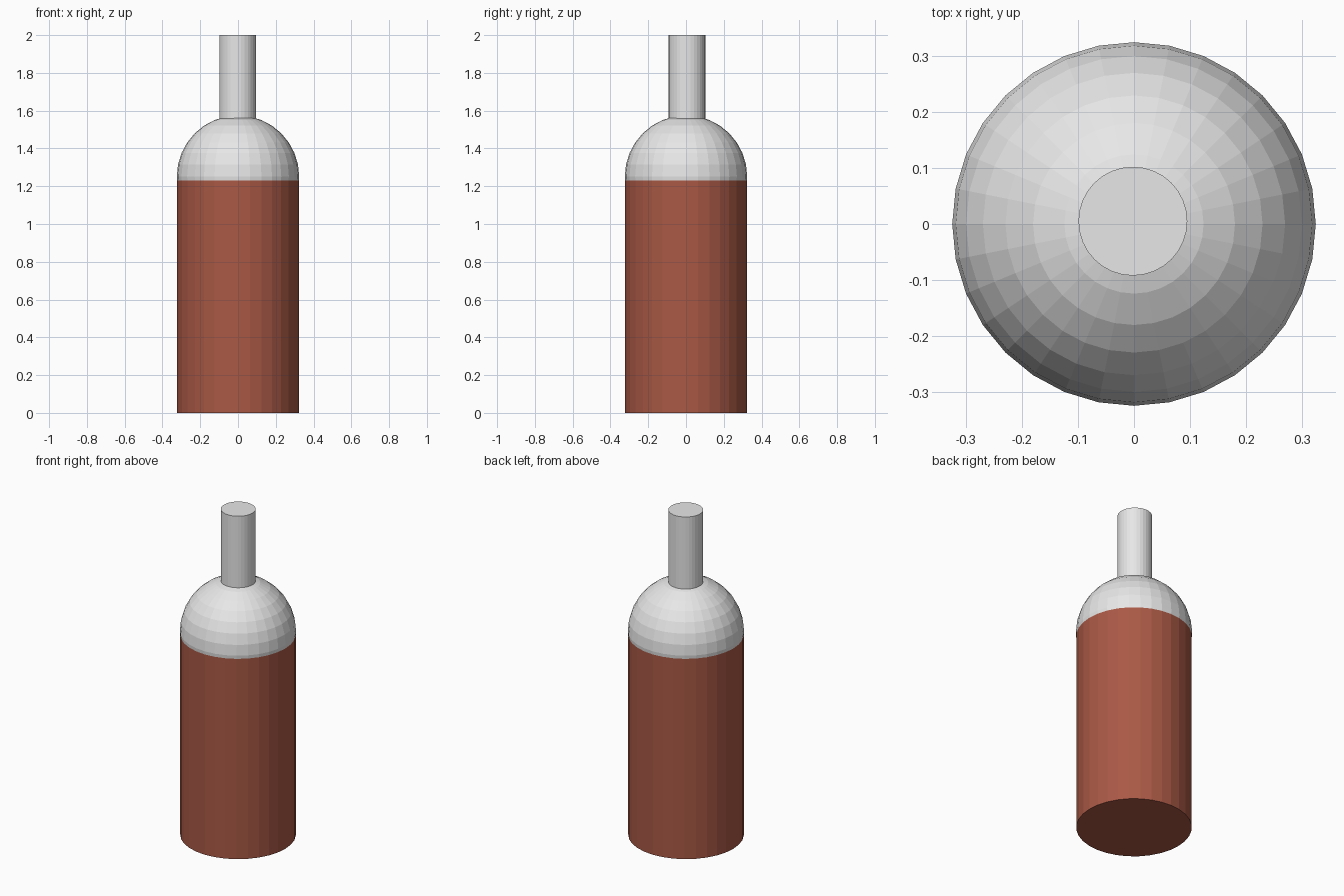
import bpy

if "Cube" in bpy.data.objects:
    bpy.data.objects.remove(bpy.data.objects["Cube"])


def material(name, rgb):
    m = bpy.data.materials.new(name)
    m.diffuse_color = (*rgb, 1.0)
    m.use_nodes = True
    m.node_tree.nodes["Principled BSDF"].inputs["Base Color"].default_value = m.diffuse_color
    return m


red_brown = material("red_brown", (0.40, 0.10, 0.06))
pale_grey = material("pale_grey", (0.8, 0.8, 0.8))


def cylinder(name, radius, z0, z1, mat, x=0.0, y=0.0):
    bpy.ops.mesh.primitive_cylinder_add(
        vertices=32, radius=radius, depth=z1 - z0, location=(x, y, (z0 + z1) / 2))
    ob = bpy.context.object
    ob.name = name
    ob.data.materials.append(mat)
    return ob


# Main body
cylinder("body", 0.322, 0.0, 1.235, red_brown)

# Rounded shoulder, a faceted ball sunk into the body
bpy.ops.mesh.primitive_uv_sphere_add(
    segments=32, ring_count=16, radius=0.324, location=(0, 0, 1.251))
shoulder = bpy.context.object
shoulder.name = "shoulder"
shoulder.data.materials.append(pale_grey)

# Neck, set very slightly off centre
cylinder("neck", 0.097, 1.50, 2.0, pale_grey, -0.002, 0.005)
